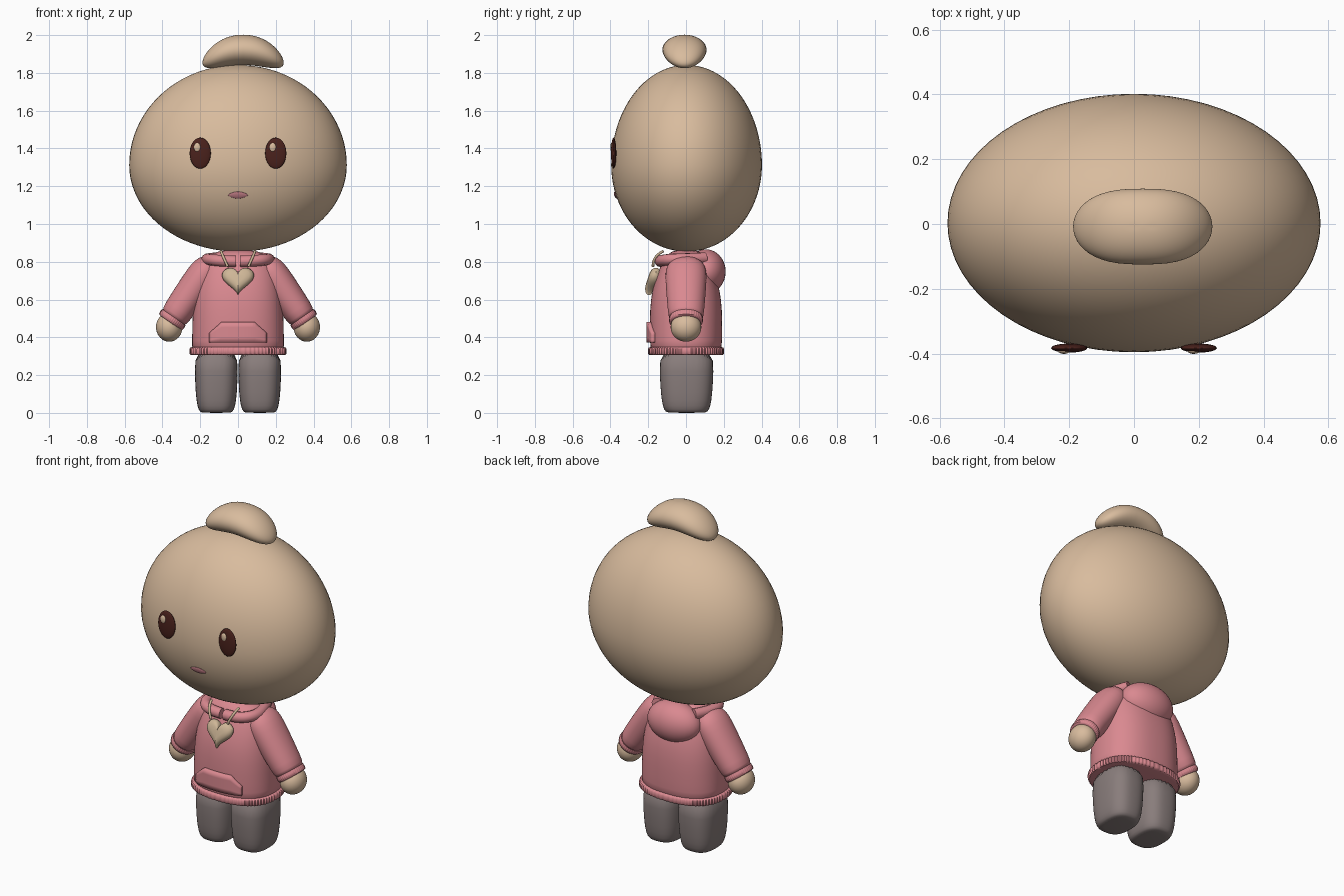
import bpy, bmesh
from math import sin, cos, pi
from mathutils import Vector

if "Cube" in bpy.data.objects:
    bpy.data.objects.remove(bpy.data.objects["Cube"])


def material(name, rgb):
    m = bpy.data.materials.new(name)
    m.use_nodes = True
    m.diffuse_color = (*rgb, 1)
    m.node_tree.nodes["Principled BSDF"].inputs["Base Color"].default_value = (*rgb, 1)
    return m


SKIN = material("tan skin", (0.69, 0.50, 0.34))
PINK = material("pink knit", (0.70, 0.25, 0.28))
GREY = material("warm grey cloth", (0.25, 0.205, 0.20))
BROWN = material("dark brown", (0.07, 0.016, 0.012))
LIPS = material("dusty rose", (0.52, 0.20, 0.23))
CORD = material("light tan cord", (0.62, 0.47, 0.31))


def finish(obj, mat, subsurf=0, angle=0.9):
    obj.data.materials.append(mat)
    if subsurf:
        obj.modifiers.new("smooth", "SUBSURF").levels = subsurf
    bpy.ops.object.select_all(action="DESELECT")
    obj.select_set(True)
    bpy.context.view_layer.objects.active = obj
    if obj.type == "MESH":
        bpy.ops.object.shade_smooth_by_angle(angle=angle)
    return obj


def mesh_object(name, bm, mat, **kw):
    bmesh.ops.recalc_face_normals(bm, faces=bm.faces)
    me = bpy.data.meshes.new(name)
    bm.to_mesh(me)
    bm.free()
    obj = bpy.data.objects.new(name, me)
    bpy.context.collection.objects.link(obj)
    return finish(obj, mat, **kw)


def skin_rings(name, rings, mat, **kw):
    """Bridge closed rings of points and cap both ends."""
    bm = bmesh.new()
    loops = [[bm.verts.new(p) for p in ring] for ring in rings]
    for a, b in zip(loops, loops[1:]):
        for i in range(len(a)):
            j = (i + 1) % len(a)
            bm.faces.new((a[i], a[j], b[j], b[i]))
    bm.faces.new(loops[0])
    bm.faces.new(loops[-1])
    return mesh_object(name, bm, mat, **kw)


def spow(v, e):
    return abs(v) ** e * (1 if v >= 0 else -1)


def loft(name, rows, mat, power=2, n=32, ribs=0, **kw):
    """Stack superellipse sections given as (z, x radius, y radius)."""
    rings = []
    for z, rx, ry in rows:
        ring = []
        for i in range(n):
            a = 2 * pi * i / n
            k = 1 + (0.012 * cos(ribs * a) if ribs else 0)
            ring.append((k * rx * spow(cos(a), 2 / power), k * ry * spow(sin(a), 2 / power), z))
        rings.append(ring)
    return skin_rings(name, rings, mat, **kw)


def ball(name, loc, radii, mat, shape=None, tilt=0, seg=32):
    bm = bmesh.new()
    bmesh.ops.create_uvsphere(bm, u_segments=seg, v_segments=seg * 2 // 3, radius=1)
    for v in bm.verts:
        if shape:
            v.co = shape(v.co)
        v.co = Vector(c * r for c, r in zip(v.co, radii))
    obj = mesh_object(name, bm, mat, angle=1.2)
    obj.location = loc
    obj.rotation_euler.x = tilt
    return obj


def tube(name, points, radius, mat):
    cu = bpy.data.curves.new(name, "CURVE")
    cu.dimensions = "3D"
    cu.bevel_depth = radius
    cu.bevel_resolution = 4
    cu.use_fill_caps = True
    sp = cu.splines.new("NURBS")
    sp.points.add(len(points) - 1)
    for p, co in zip(sp.points, points):
        p.co = (*co, 1)
    sp.use_endpoint_u = True
    sp.order_u = 3
    obj = bpy.data.objects.new(name, cu)
    bpy.context.collection.objects.link(obj)
    return finish(obj, mat)


# Head: egg with a shorter lower half
def egg(c):
    return Vector((c.x, c.y, c.z * (0.53 if c.z > 0 else 0.458)))


ball("head", (0, 0.003, 1.312), (0.576, 0.399, 1), SKIN, egg, seg=64)


# Hair bun: blunt bean bent downwards at both ends
def bean(c):
    x = spow(c.x, 0.75)
    return Vector((x, c.y, c.z - 0.85 * x * x))


ball("hair_bun", (0.027, -0.008, 1.922), (0.215, 0.117, 0.08), SKIN, bean, seg=48)

# Face
for side, s in (("left", 1), ("right", -1)):
    ball(side + "_eye", (s * 0.2, -0.383, 1.375), (0.056, 0.014, 0.082), BROWN)
    ball(side + "_eye_glint", (s * 0.2 - 0.016, -0.393, 1.406), (0.018, 0.008, 0.024), SKIN, seg=16)


def lens(c):
    return Vector((c.x, c.y, c.z * (1 - 0.35 * c.x * c.x)))


ball("mouth", (0, -0.374, 1.153), (0.052, 0.006, 0.019), LIPS, lens, tilt=0.32)

# Hoodie body and ribbed hem
loft("hoodie_body", [(0.325, 0.235, 0.18), (0.34, 0.245, 0.19), (0.42, 0.243, 0.192),
                     (0.55, 0.24, 0.192), (0.65, 0.228, 0.18), (0.74, 0.208, 0.152),
                     (0.81, 0.18, 0.12), (0.85, 0.13, 0.09), (0.862, 0.07, 0.05)],
     PINK, power=2.4, n=40, subsurf=1)
loft("hoodie_hem", [(0.306, 0.235, 0.18), (0.308, 0.25, 0.195), (0.316, 0.255, 0.2),
                    (0.338, 0.255, 0.2), (0.346, 0.25, 0.195), (0.35, 0.235, 0.18)],
     PINK, power=2.4, n=288, ribs=72)

# Front pocket: strip of columns that follows the body
bm = bmesh.new()
cols, count, rows = [], 24, 4
for i in range(count + 1):
    x = -0.15 + 0.3 * i / count
    top = 0.48 - max(0, abs(x) - 0.0875) * 0.9
    y = -0.192 * (1 - (abs(x) / 0.244) ** 2.4) ** (1 / 2.4) - 0.012
    cols.append([bm.verts.new((x, y, 0.372 + (top - 0.372) * j / rows)) for j in range(rows + 1)])
for a, b in zip(cols, cols[1:]):
    for j in range(rows):
        bm.faces.new((a[j], b[j], b[j + 1], a[j + 1]))
pocket = mesh_object("front_pocket", bm, PINK)
thick = pocket.modifiers.new("thickness", "SOLIDIFY")
thick.thickness = 0.03
thick.offset = 0 if pocket.data.polygons[0].normal.y > 0 else -0.6

# Hood hanging at the back
ball("hood", (0, 0.105, 0.748), (0.165, 0.105, 0.118), PINK)

for side, s in (("left", 1), ("right", -1)):
    # Collar flap and draw cord
    tube(side + "_collar", [(s * 0.012, -0.135, 0.802), (s * 0.08, -0.14, 0.804),
                            (s * 0.155, -0.1, 0.812), (s * 0.17, 0, 0.815),
                            (s * 0.12, 0.1, 0.82)], 0.03, PINK)
    tube(side + "_cord", [(s * 0.09, -0.12, 0.856), (s * 0.08, -0.175, 0.83),
                          (s * 0.055, -0.175, 0.775)], 0.007, CORD)

    # Sleeve, ribbed cuff and hand
    sleeve = loft(side + "_sleeve", [(0, 0.066, 0.082), (0.015, 0.078, 0.094), (0.1, 0.083, 0.1),
                                     (0.22, 0.087, 0.108), (0.3, 0.087, 0.111),
                                     (0.35, 0.072, 0.097), (0.385, 0.035, 0.05)],
                  PINK, power=2.1, n=28, subsurf=1)
    cuff = loft(side + "_cuff", [(-0.024, 0.066, 0.08), (-0.02, 0.074, 0.087), (-0.004, 0.077, 0.09),
                                 (0.01, 0.074, 0.087)], PINK, n=160, ribs=40)
    for part in (sleeve, cuff):
        part.location = (s * 0.345, 0, 0.498)
        part.rotation_euler.y = -s * 0.607
    ball(side + "_hand", (s * 0.364, 0, 0.454), (0.07, 0.081, 0.077), SKIN)

    # Trouser leg with a rounded foot end
    leg = loft(side + "_leg", [(0, 0.075, 0.095), (0.006, 0.087, 0.112), (0.03, 0.1, 0.126),
                               (0.1, 0.11, 0.137), (0.22, 0.114, 0.143), (0.34, 0.114, 0.144)],
               GREY, power=2.7, n=32, subsurf=1)
    leg.location = (s * 0.115, 0.003, 0)

# Puffy heart charm on the chest
rings = []
for scale, y in ((0.4, -0.03), (0.7, -0.026), (0.9, -0.016), (1, 0), (0.9, 0.016)):
    ring = []
    for i in range(64):
        t = 2 * pi * i / 64
        z = 13 * cos(t) - 5 * cos(2 * t) - 2 * cos(3 * t) - cos(4 * t)
        ring.append((0.0053 * scale * 16 * sin(t) ** 3, y, 0.0053 * scale * z))
    rings.append(ring)
heart = skin_rings("heart_charm", rings, CORD, angle=1.0)
heart.location = (0, -0.172, 0.708)
heart.rotation_euler.x = -0.33
